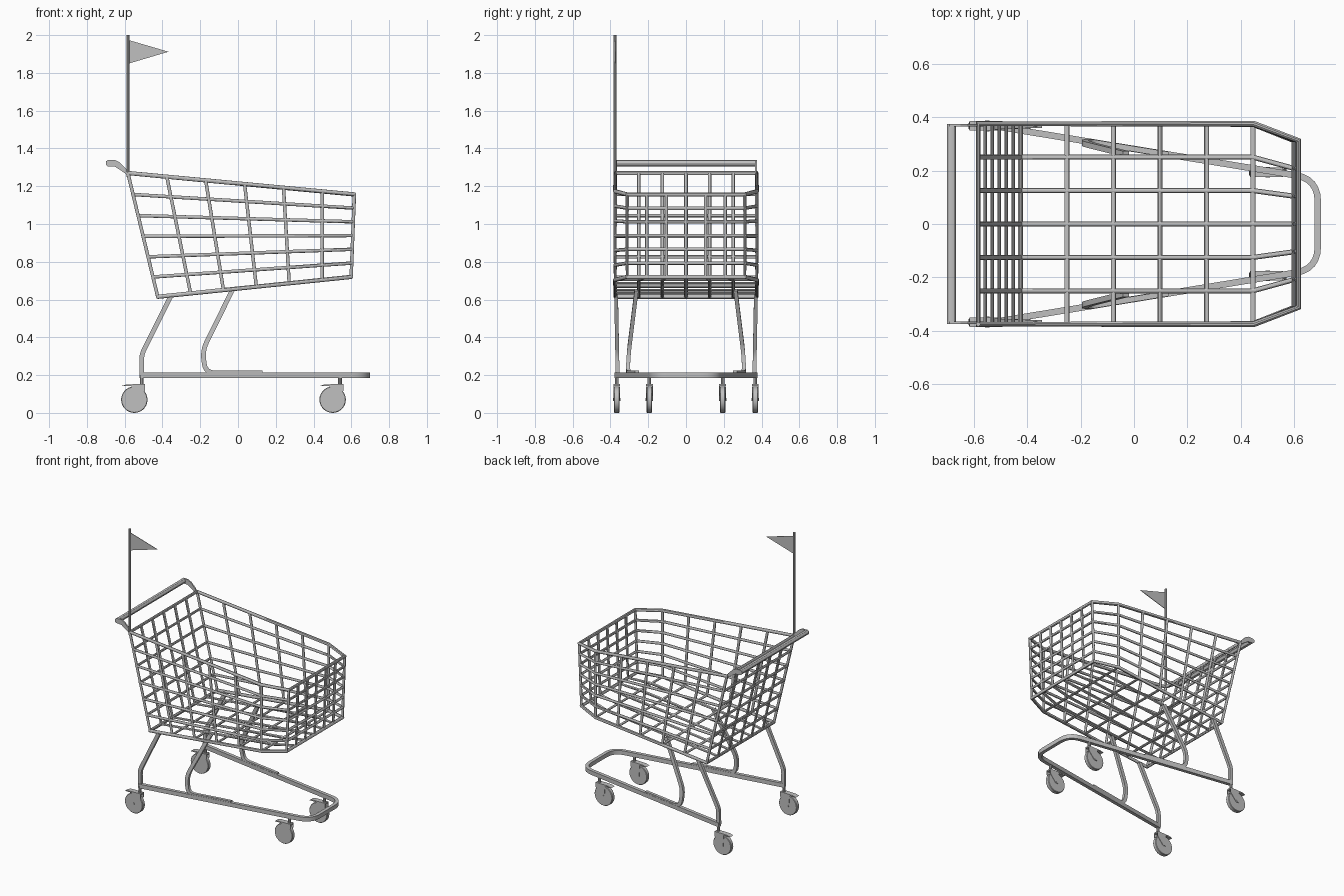
import bpy, bmesh
from math import sin, cos, pi
from mathutils import Vector

cube = bpy.data.objects.get("Cube")
if cube:
    bpy.data.objects.remove(cube, do_unlink=True)

grey = bpy.data.materials.new("steel_grey")
grey.use_nodes = True
COLOUR = (0.53, 0.53, 0.53, 1)
grey.diffuse_color = COLOUR
grey.node_tree.nodes["Principled BSDF"].inputs["Base Color"].default_value = COLOUR


def finish(name, bm):
    bmesh.ops.recalc_face_normals(bm, faces=bm.faces)
    mesh = bpy.data.meshes.new(name)
    bm.to_mesh(mesh)
    bm.free()
    mesh.materials.append(grey)
    obj = bpy.data.objects.new(name, mesh)
    bpy.context.scene.collection.objects.link(obj)
    return obj


def activate(obj):
    bpy.ops.object.select_all(action='DESELECT')
    obj.select_set(True)
    bpy.context.view_layer.objects.active = obj


def smooth(obj):
    activate(obj)
    bpy.ops.object.shade_smooth_by_angle()


def tubes(name, paths, radius, closed=False, res=3):
    """Round bars along a list of paths, joined in one object."""
    curve = bpy.data.curves.new(name, 'CURVE')
    curve.dimensions = '3D'
    curve.bevel_depth = radius
    curve.bevel_resolution = res
    curve.use_fill_caps = True
    for path in paths:
        spline = curve.splines.new('POLY')
        spline.points.add(len(path) - 1)
        for point, co in zip(spline.points, path):
            point.co = (*co, 1)
        spline.use_cyclic_u = closed
    curve.materials.append(grey)
    obj = bpy.data.objects.new(name, curve)
    bpy.context.scene.collection.objects.link(obj)
    activate(obj)
    bpy.ops.object.convert(target='MESH')
    smooth(bpy.context.object)


def rounded(path, radius, steps=6):
    """Round the inner corners of a path."""
    pts = [Vector(p) for p in path]
    out = [pts[0]]
    for a, b, c in zip(pts, pts[1:], pts[2:]):
        p = b + (a - b).normalized() * radius
        q = b + (c - b).normalized() * radius
        for i in range(steps + 1):
            t = i / steps
            out.append(p * (1 - t) ** 2 + b * 2 * t * (1 - t) + q * t * t)
    return out + [pts[-1]]


def bar(name, path, axis, half_in, half_axis):
    """Rectangular bar swept along a path; axis is the fixed section direction."""
    bm = bmesh.new()
    rings = []
    for i, p in enumerate(path):
        tangent = path[min(i + 1, len(path) - 1)] - path[max(i - 1, 0)]
        n = tangent.cross(axis).normalized() * half_in
        a = axis * half_axis
        rings.append([bm.verts.new(p + d) for d in (n + a, n - a, -n - a, a - n)])
    for r, s in zip(rings, rings[1:]):
        for i in range(4):
            bm.faces.new((r[i], r[i - 1], s[i - 1], s[i]))
    bm.faces.new(rings[0])
    bm.faces.new(rings[-1])
    smooth(finish(name, bm))


def plate(name, outline, y, thick):
    """Flat plate from an (x, z) outline, centred on y."""
    bm = bmesh.new()
    face = bm.faces.new([bm.verts.new((x, y - thick / 2, z)) for x, z in outline])
    ext = bmesh.ops.extrude_face_region(bm, geom=[face])
    bmesh.ops.translate(bm, vec=(0, thick, 0),
                        verts=[v for v in ext["geom"] if isinstance(v, bmesh.types.BMVert)])
    finish(name, bm)


def disc(name, x, y, z, profile):
    """Solid turned about the y axis from (radius, offset) pairs."""
    n = 28
    bm = bmesh.new()
    rings = [[bm.verts.new((x + r * cos(2 * pi * i / n), y + o, z + r * sin(2 * pi * i / n)))
              for i in range(n)] for r, o in profile]
    for a, b in zip(rings, rings[1:]):
        for i in range(n):
            bm.faces.new((a[i], a[(i + 1) % n], b[(i + 1) % n], b[i]))
    bm.faces.new(rings[0])
    bm.faces.new(rings[-1])
    smooth(finish(name, bm))


# Basket: u runs from handle end (0) over the bend (1) to the nose (2), v is height
HALF, NOSE, ROWS = 0.375, 0.312, 6


def lerp(a, b, t):
    return a + (b - a) * t


def basket(u, w, v):
    if u <= 1:
        x, y = lerp(lerp(-0.425, 0.445, u), lerp(-0.583, 0.447, u), v), HALF
    else:
        x = lerp(lerp(0.445, 0.599, u - 1), lerp(0.447, 0.616, u - 1), v)
        y = lerp(HALF, NOSE, u - 1)
    f = (x + 0.5) / 1.1
    return Vector((x, y * w, lerp(lerp(0.607, 0.72, f), lerp(1.262, 1.158, f), v)))


def hoop(v):
    return [basket(u, w, v) for u, w in ((0, 1), (1, 1), (2, 1), (2, -1), (1, -1), (0, -1))]


tubes("basket_rims", [hoop(0), hoop(1)], 0.0115, closed=True)
tubes("basket_side_wires", [hoop(r / ROWS) for r in range(1, ROWS)], 0.0095, closed=True)
tubes("basket_ribs", [[basket(u, 1, 1), basket(u, 1, 0), basket(u, -1, 0), basket(u, -1, 1)]
                      for u in (0, 0.2, 0.4, 0.6, 0.8, 1, 2)], 0.0095)
tubes("basket_long_wires", [[basket(0, w, 1), basket(0, w, 0), basket(1, w, 0),
                             basket(2, w, 0), basket(2, w, 1)]
                            for w in (-2 / 3, -1 / 3, 0, 1 / 3, 2 / 3)], 0.0095)

# Base frame: tapered U of rectangular bar with rounded nose
FRAME_Z = 0.2
SIDEWAYS, UP = Vector((0, 1, 0)), Vector((0, 0, 1))


def frame_y(x):
    return 0.364 - 0.163 * (x + 0.51)


side = [(-0.52, frame_y(-0.52), FRAME_Z), (0.688, frame_y(0.688), FRAME_Z)]
other = [(x, -y, z) for x, y, z in reversed(side)]
bar("base_frame", rounded(side + other, 0.085), UP, 0.012, 0.0145)

for s, label in ((1, "left"), (-1, "right")):
    # Bent legs between basket and base frame
    bar("rear_leg_" + label, rounded([(-0.355, s * 0.37, 0.62), (-0.51, s * 0.364, 0.31),
                                      (-0.51, s * 0.362, FRAME_Z)], 0.03),
        SIDEWAYS, 0.0125, 0.01)
    bar("front_leg_" + label, rounded([(-0.03, s * 0.262, 0.65), (-0.188, s * 0.302, 0.33),
                                       (-0.172, s * frame_y(-0.172), 0.212),
                                       (0.13, s * frame_y(0.13), 0.212)], 0.05),
        SIDEWAYS, 0.0125, 0.0105)
    # Handle arms
    plate("handle_arm_" + label, [(-0.575, 1.262), (-0.592, 1.292), (-0.625, 1.325), (-0.65, 1.339),
                                  (-0.69, 1.339), (-0.7, 1.33), (-0.7, 1.314), (-0.69, 1.305),
                                  (-0.65, 1.303), (-0.615, 1.28), (-0.59, 1.262)], s * 0.37, 0.01)
    # Casters: stem, top plate, fork cheeks, wheel and axle
    for end, x, y in (("rear", -0.51, 0.367), ("front", 0.54, 0.194)):
        tag = end + "_" + label
        y *= s
        hub = x - 0.039
        tubes("caster_stem_" + tag, [[(x, y, 0.142), (x, y, FRAME_Z)]], 0.01)
        plate("caster_top_" + tag, [(x - 0.105, 0.143), (x - 0.08, 0.151), (x + 0.018, 0.153),
                                    (x + 0.018, 0.143)], y, 0.036)
        for d, cheek in ((-1, "outer_"), (1, "inner_")):
            plate("caster_fork_" + cheek + tag,
                  [(x - 0.055, 0.147), (x + 0.018, 0.147), (x + 0.018, 0.118),
                   (hub + 0.01, 0.062), (hub - 0.01, 0.062)], y + d * 0.0165, 0.003)
        disc("wheel_" + tag, hub, y, 0.07,
             [(0.067, -0.0145), (0.07, -0.011), (0.07, 0.011), (0.067, 0.0145)])
        disc("axle_" + tag, hub, y, 0.07, [(0.008, -0.02), (0.008, 0.02)])

# Push handle
tubes("push_handle", [[(-0.683, -0.374, 1.322), (-0.683, 0.374, 1.322)]], 0.017, res=4)

# Flag on its pole
tubes("flag_pole", [[(-0.583, -HALF, 1.25), (-0.583, -HALF, 2)]], 0.0085)
plate("flag", [(-0.583, 1.975), (-0.583, 1.848), (-0.368, 1.912)], -HALF, 0.004)
